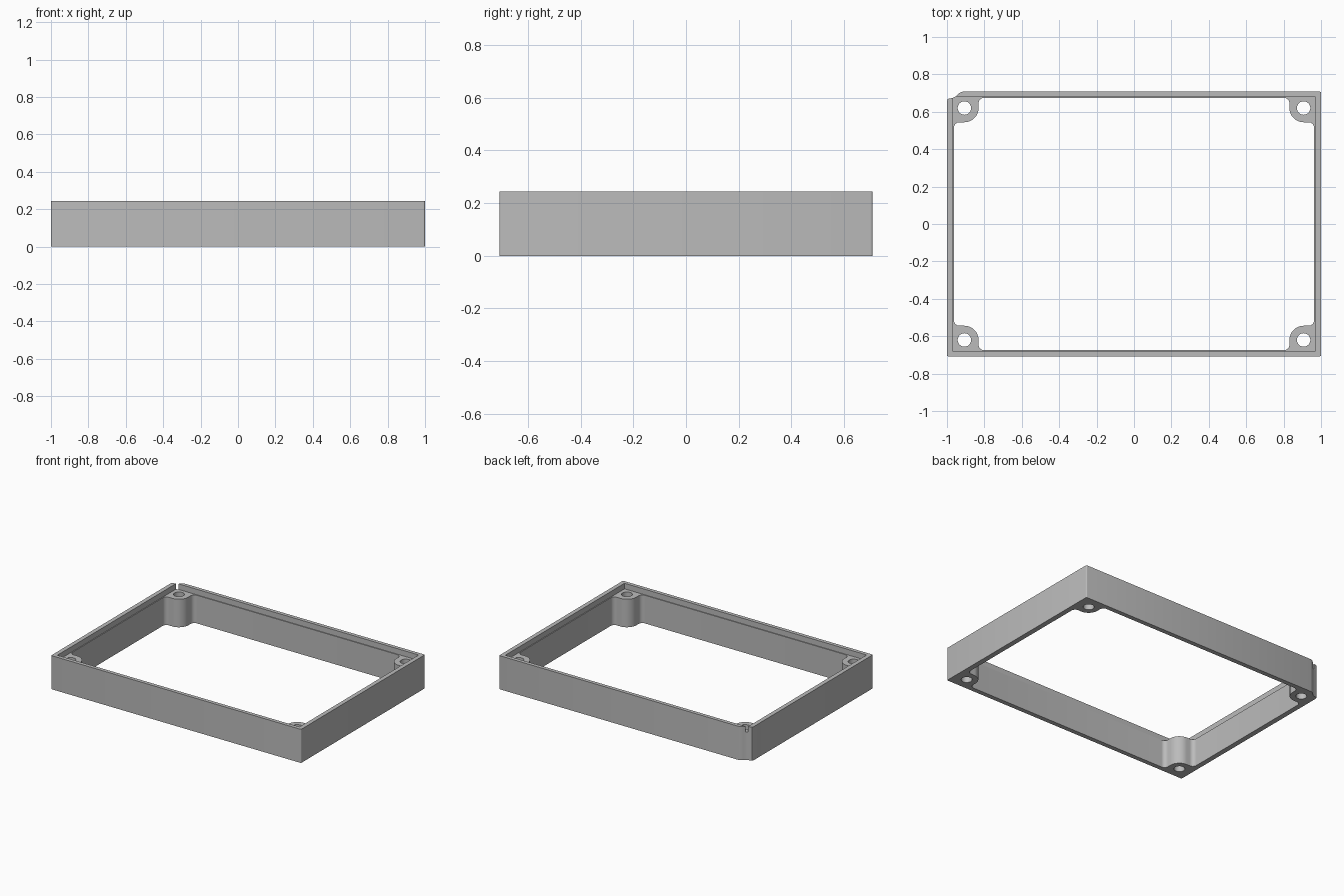
import bpy, bmesh
from math import cos, sin, pi, radians

cube = bpy.data.objects.get("Cube")
if cube:
    bpy.data.objects.remove(cube, do_unlink=True)

grey = bpy.data.materials.new("plain grey")
grey.use_nodes = True
grey.diffuse_color = (0.5, 0.5, 0.5, 1)
grey.node_tree.nodes["Principled BSDF"].inputs["Base Color"].default_value = (0.5, 0.5, 0.5, 1)

X, Y = 1.0, 0.708             # outer half sizes
IX, IY = 0.963, 0.675         # inner wall faces
LX, LY = 0.969, 0.681         # inner faces of the thinner lip
BODY_TOP, TOP = 0.203, 0.243
HX, HY = 0.907, 0.62          # screw hole centres
BOSS, FILLET, HOLE = 0.076, 0.03, 0.036
ROUND = 0.008


def arc(cx, cy, r, a, b, n=8):
    return [(cx + r * cos(radians(a + (b - a) * i / n)),
             cy + r * sin(radians(a + (b - a) * i / n))) for i in range(n + 1)]


def plate(name, outlines, z0, z1):
    """Extrude flat outlines (holes allowed) between two heights."""
    curve = bpy.data.curves.new(name, 'CURVE')
    curve.dimensions = '2D'
    curve.fill_mode = 'BOTH'
    curve.extrude = (z1 - z0) / 2
    for outline in outlines:
        s = curve.splines.new('POLY')
        s.points.add(len(outline) - 1)
        for p, (x, y) in zip(s.points, outline):
            p.co = (x, y, 0, 1)
        s.use_cyclic_u = True
    temp = bpy.data.objects.new(name + "_outline", curve)
    mesh = bpy.data.meshes.new_from_object(temp)
    bpy.data.objects.remove(temp)
    bm = bmesh.new()
    bm.from_mesh(mesh)
    bmesh.ops.remove_doubles(bm, verts=bm.verts, dist=1e-5)
    bmesh.ops.translate(bm, verts=bm.verts, vec=(0, 0, (z0 + z1) / 2))
    bmesh.ops.recalc_face_normals(bm, faces=bm.faces)
    bm.to_mesh(mesh)
    bm.free()
    mesh.materials.clear()
    mesh.materials.append(grey)
    obj = bpy.data.objects.new(name, mesh)
    bpy.context.collection.objects.link(obj)
    bpy.ops.object.select_all(action='DESELECT')
    obj.select_set(True)
    bpy.context.view_layer.objects.active = obj
    bpy.ops.object.shade_smooth_by_angle(angle=radians(30))
    return obj


# Outer edge, starting and ending at the notch in the back corner
outer = [(-LX, 0.674), (-0.988, 0.671), (-0.996, 0.667), (-X, 0.658)]
outer += arc(-X + ROUND, -Y + ROUND, ROUND, 180, 270, 4)
outer += arc(X - ROUND, -Y + ROUND, ROUND, 270, 360, 4)
outer += arc(X - ROUND, Y - ROUND, ROUND, 0, 90, 4)
outer += [(-0.915, Y), (-0.93, 0.703), (-0.943, 0.692), (-0.955, LY)]

# One screw boss with fillets into both walls, then mirrored to each corner
corner = arc(IX - FILLET, HY - BOSS - FILLET, FILLET, 0, 90)
corner += arc(HX, HY, BOSS, -90, -180, 12)
corner += arc(HX - BOSS - FILLET, IY - FILLET, FILLET, 0, 90)
inner, holes = [], []
for sx, sy in ((1, 1), (-1, 1), (-1, -1), (1, -1)):
    pts = [(sx * x, sy * y) for x, y in corner]
    inner += pts if sx * sy > 0 else pts[::-1]
    holes.append(arc(sx * HX, sy * HY, HOLE, 0, 360, 24)[:-1])

# Frame with bosses, and the thin lip standing on it, open at the notch
plate("frame_with_bosses", [outer, inner] + holes, 0, BODY_TOP)
lip = outer + [(LX, LY), (LX, -LY), (-LX, -LY)]
plate("top_lip", [lip], BODY_TOP, TOP)
